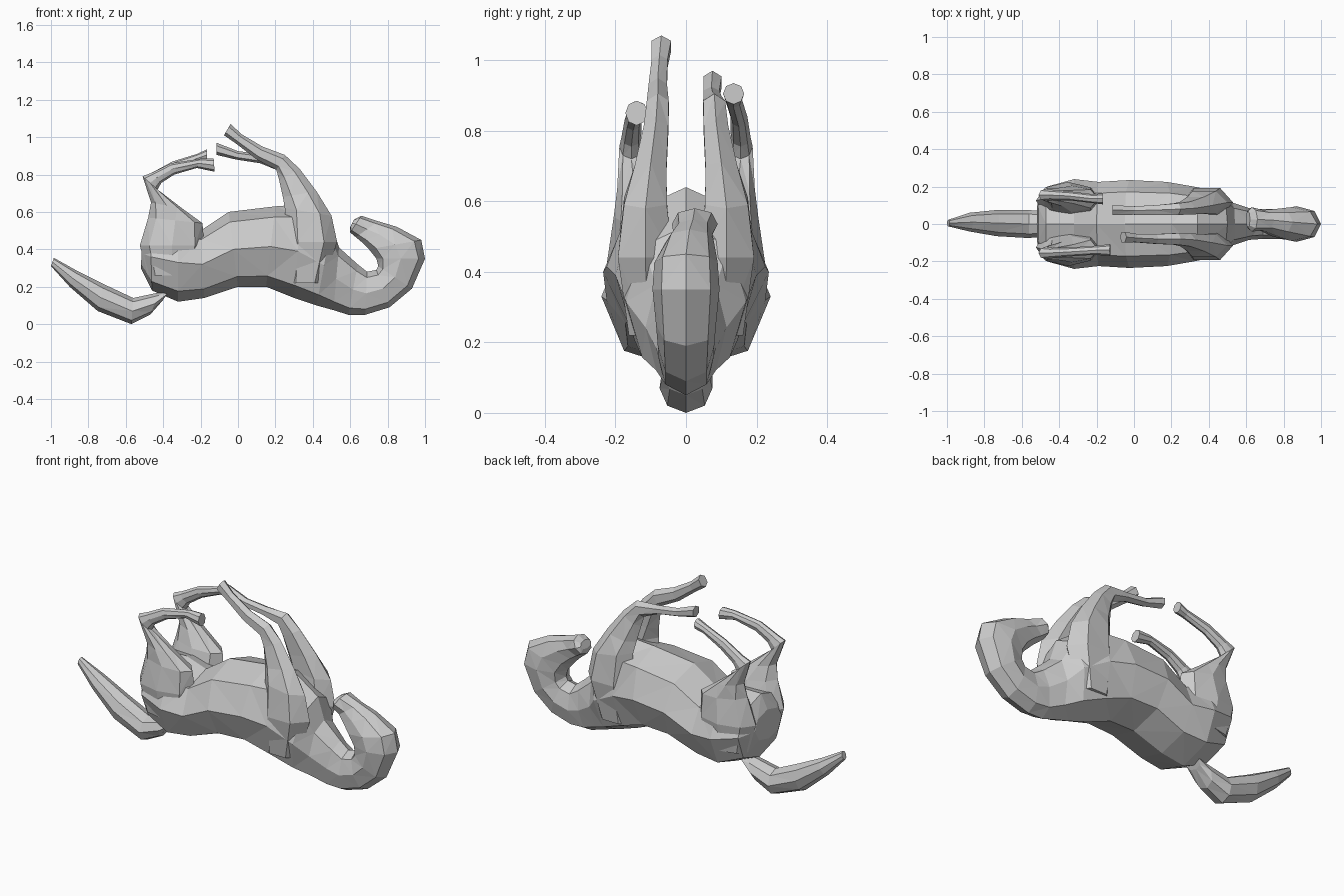
import bpy, bmesh, math
from mathutils import Vector


def loft(name, sections, n=8, power=1.0):
    """Skin rings; each section = edge A (x,z), edge B (x,z), half width, y centre."""
    bm = bmesh.new()
    rings = []
    for (ax, az), (bx, bz), w, y in sections:
        a, b = Vector((ax, y, az)), Vector((bx, y, bz))
        mid, half = (a + b) / 2, (b - a) / 2
        ring = []
        for i in range(n):
            t = 2 * math.pi * i / n
            c, s = round(math.cos(t), 6), round(math.sin(t), 6)
            c = math.copysign(abs(c) ** power, c)
            s = math.copysign(abs(s) ** power, s)
            ring.append(bm.verts.new(mid + half * c + Vector((0, w * s, 0))))
        rings.append(ring)
    for r, s in zip(rings, rings[1:]):
        for i in range(n):
            j = (i + 1) % n
            bm.faces.new((r[i], r[j], s[j], s[i]))
    bm.faces.new(rings[0])
    bm.faces.new(rings[-1])
    bmesh.ops.triangulate(bm, faces=[f for f in bm.faces if len(f.verts) == 4])
    bmesh.ops.recalc_face_normals(bm, faces=bm.faces)
    me = bpy.data.meshes.new(name)
    bm.to_mesh(me)
    bm.free()
    ob = bpy.data.objects.new(name, me)
    bpy.context.collection.objects.link(ob)
    return ob


# Torso, neck and head in one skin, lying on its back
loft("body", [
    ((-.52, .30), (-.51, .46), .12, 0),
    ((-.46, .18), (-.47, .54), .20, 0),
    ((-.32, .12), (-.32, .54), .24, 0),
    ((-.18, .14), (-.20, .50), .225, 0),
    ((.00, .20), (-.05, .60), .235, 0),
    ((.15, .20), (.20, .63), .225, 0),
    ((.30, .14), (.34, .64), .20, 0),
    ((.42, .10), (.50, .53), .17, 0),
    ((.51, .075), (.54, .41), .115, 0),
    ((.59, .05), (.64, .32), .085, 0),
    ((.68, .05), (.69, .28), .08, 0),
    ((.81, .09), (.74, .29), .08, 0),
    ((.93, .19), (.75, .31), .085, 0),
    ((1.0, .35), (.74, .35), .095, 0),
    ((.98, .45), (.70, .40), .09, 0),
    ((.85, .52), (.66, .44), .07, .01),
    ((.75, .55), (.63, .465), .055, .02),
    ((.66, .58), (.60, .49), .065, .025),
    ((.62, .56), (.60, .52), .045, .025),
], 8, .9)

# Tail
loft("tail", [
    ((-.40, .13), (-.36, .19), .05, 0),
    ((-.47, .05), (-.42, .17), .065, 0),
    ((-.57, .00), (-.56, .14), .075, 0),
    ((-.75, .07), (-.72, .215), .07, .005),
    ((-.90, .20), (-.86, .285), .05, .01),
    ((-1.0, .31), (-.985, .355), .018, .005),
], 8)

# Lower legs, each pair posed differently
hind_feet = {
    -1: [((-.36, .86), (-.34, .80), .024, .15),
         ((-.20, .885), (-.22, .835), .024, .14),
         ((-.13, .885), (-.125, .815), .032, .14)],
    1: [((-.35, .87), (-.33, .81), .024, .15),
        ((-.22, .91), (-.21, .865), .024, .135),
        ((-.165, .935), (-.165, .875), .03, .135)],
}
front_feet = {
    -1: [((.13, .95), (.10, .88), .03, .08),
         ((.02, 1.015), (-.01, .965), .026, .075),
         ((-.04, 1.07), (-.075, 1.01), .032, .07)],
    1: [((.12, .91), (.12, .86), .03, .075),
        ((.00, .925), (-.01, .88), .026, .072),
        ((-.115, .97), (-.115, .905), .03, .075)],
}
for s, side in ((-1, "right"), (1, "left")):
    # Thigh to hock
    hind = [
        ((-.48, .26), (-.22, .26), .07, .13),
        ((-.525, .42), (-.18, .42), .10, .125),
        ((-.48, .57), (-.19, .54), .07, .135),
        ((-.465, .65), (-.30, .62), .05, .145),
        ((-.51, .79), (-.43, .72), .034, .155),
        ((-.46, .81), (-.41, .755), .028, .155),
    ] + hind_feet[s]
    # Shoulder to knee
    front = [
        ((.46, .22), (.26, .22), .06, .11),
        ((.53, .44), (.25, .44), .09, .115),
        ((.50, .58), (.25, .62), .07, .115),
        ((.42, .71), (.24, .68), .052, .10),
        ((.33, .83), (.22, .77), .04, .085),
        ((.25, .905), (.205, .825), .036, .08),
    ] + front_feet[s]
    for label, secs in (("hind_leg_", hind), ("front_leg_", front)):
        loft(label + side, [(a, b, w, s * y) for a, b, w, y in secs], 8 if label[0] == "h" else 6)
